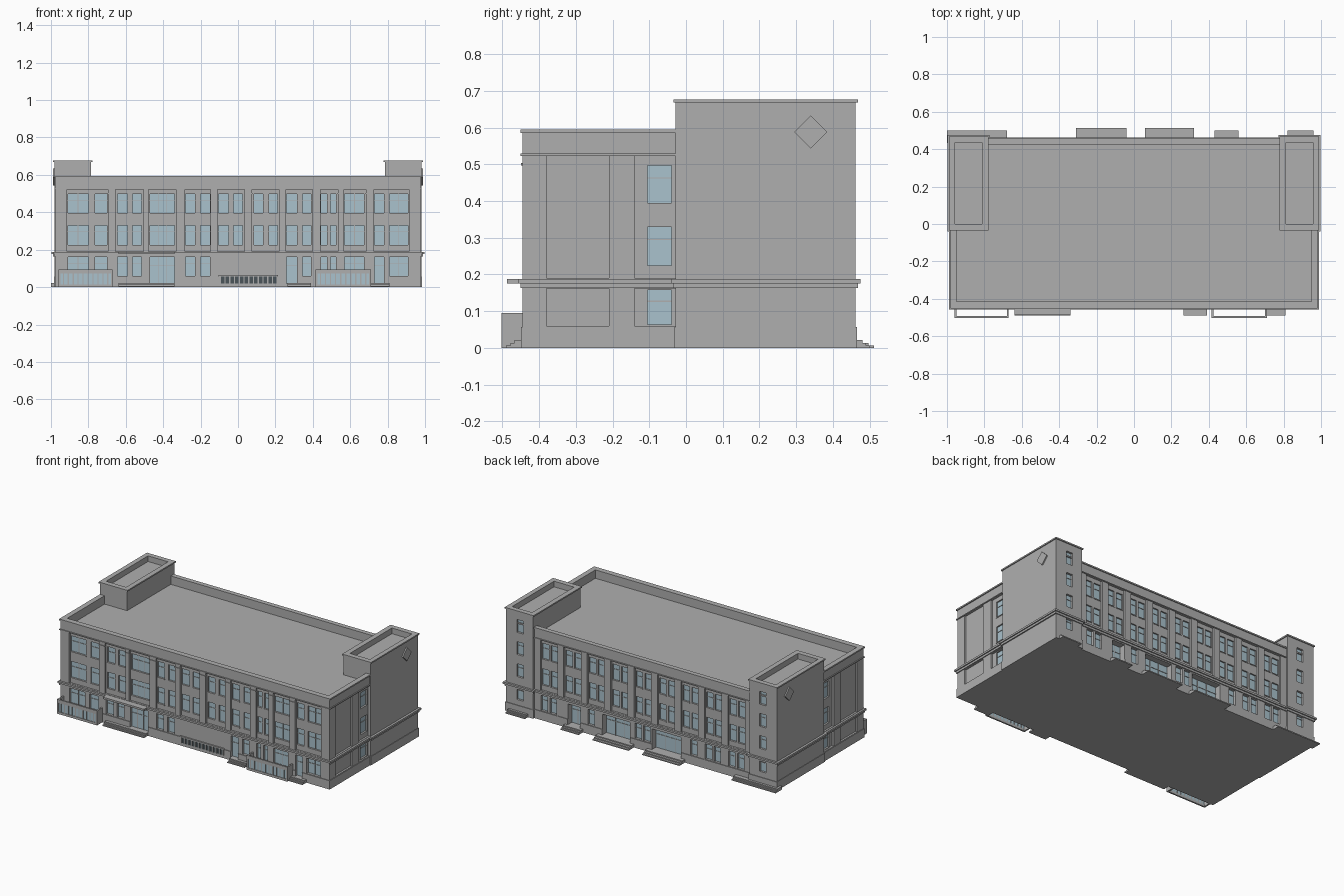
import bpy, bmesh, math
from mathutils import Matrix

cube = bpy.data.objects.get("Cube")
if cube:
    bpy.data.objects.remove(cube)


def material(name, rgb):
    m = bpy.data.materials.new(name)
    m.use_nodes = True
    m.diffuse_color = (*rgb, 1)
    m.node_tree.nodes["Principled BSDF"].inputs["Base Color"].default_value = (*rgb, 1)
    return m


WALL = material("wall_grey", (0.43, 0.43, 0.43))
GLASS = material("window_glass", (0.40, 0.54, 0.61))
DARK = material("vent_dark", (0.07, 0.09, 0.10))


def box(bm, x0, x1, y0, y1, z0, z1):
    mat = Matrix.Translation(((x0 + x1) / 2, (y0 + y1) / 2, (z0 + z1) / 2))
    mat = mat @ Matrix.Diagonal((abs(x1 - x0), abs(y1 - y0), abs(z1 - z0), 1))
    bmesh.ops.create_cube(bm, size=1, matrix=mat)


# Each facade: plane position, outward sign, axis it faces
FACES = {"front": (0.445, -1, "y"), "back": (0.45, 1, "y"), "tower": (0.462, 1, "y"),
         "left": (0.975, 1, "x"), "right": (0.975, -1, "x")}


def on_face(bm, face, u0, u1, z0, z1, d0, d1):
    """Box on a facade; d is depth measured into the wall."""
    p, s, axis = FACES[face]
    a, b = s * (p - d0), s * (p - d1)
    if axis == "y":
        box(bm, u0, u1, a, b, z0, z1)
    else:
        box(bm, a, b, u0, u1, z0, z1)


def finish(bm, name, mat):
    bmesh.ops.recalc_face_normals(bm, faces=bm.faces)
    me = bpy.data.meshes.new(name)
    bm.to_mesh(me)
    bm.free()
    me.materials.append(mat)
    ob = bpy.data.objects.new(name, me)
    bpy.context.collection.objects.link(ob)
    return ob


def carve(ob, cutters):
    for c in cutters:
        mod = ob.modifiers.new("cut", "BOOLEAN")
        mod.object, mod.operation, mod.solver = c, "DIFFERENCE", "EXACT"
    bpy.context.view_layer.update()
    dg = bpy.context.evaluated_depsgraph_get()
    me = bpy.data.meshes.new_from_object(ob.evaluated_get(dg))
    ob.modifiers.clear()
    ob.data = me


bays, holes = bmesh.new(), bmesh.new()
panes, bars, sills = bmesh.new(), bmesh.new(), bmesh.new()
ROWS = [(0.395, 0.497), (0.225, 0.33)]
GROUND = (0.06, 0.16)


def window(face, u0, u1, z0, z1, depth):
    on_face(holes, face, u0, u1, z0, z1, -0.05, depth)
    on_face(panes, face, u0, u1, z0, z1, depth - 0.004, depth + 0.002)
    # transom and mullion
    t = z1 - (z1 - z0) * 0.33
    on_face(bars, face, u0, u1, t - 0.0015, t + 0.0015, depth - 0.007, depth)
    if u1 - u0 > 0.08:
        n = 3 if u1 - u0 > 0.12 else 2
        for i in range(1, n):
            m = u0 + (u1 - u0) * i / n
            on_face(bars, face, m - 0.002, m + 0.002, z0, z1, depth - 0.007, depth)
    if z0 > 0.05:
        on_face(sills, face, u0 - 0.002, u1 + 0.002, z0 - 0.006, z0, depth - 0.016, depth)


# Front bays and windows
front_bays = [(-.91, -.70), (-.65, -.51), (-.475, -.335), (-.28, -.15), (-.105, .03),
              (.08, .215), (.26, .395), (.445, .53), (.57, .68), (.73, .91)]
front_cols = [(-.91, -.80), (-.765, -.70), (-.645, -.59), (-.565, -.515), (-.47, -.34),
              (-.28, -.23), (-.20, -.15), (-.105, -.05), (-.025, .025), (.085, .135),
              (.165, .21), (.26, .315), (.345, .39), (.445, .475), (.495, .525),
              (.57, .675), (.73, .78), (.81, .91)]
front_doors = (-.47, .26, .73)
for a, b in front_bays:
    on_face(bays, "front", a - .004, b + .004, .19, .525, -.05, .013)
for a, b in front_cols:
    for z0, z1 in ROWS:
        window("front", a, b, z0, z1, .026)
    if not -.11 < a < .2:
        window("front", a, b, .02 if a in front_doors else GROUND[0], GROUND[1], .02)

# Back bays, with wide recessed doors on the ground floor
back_doors = [(.45, .54), (.09, .29), (-.28, -.07)]
for i in range(9):
    c = (i - 4) * 0.17
    on_face(bays, "back", c - .062, c + .062, .19, .525, -.05, .013)
    for s in (-1, 1):
        a, b = sorted((c + s * .008, c + s * .056))
        for z0, z1 in ROWS:
            window("back", a, b, z0, z1, .026)
        if all(b < d0 - .01 or a > d1 + .01 for d0, d1 in back_doors):
            window("back", a, b, *GROUND, .02)
for a, b in back_doors:
    window("back", a, b, .02, .155, .045)

# Side panels and side windows
for face in ("left", "right"):
    for z0, z1 in ((.19, .525), (.06, .162)):
        on_face(bays, face, -.38, -.21, z0, z1, -.05, .013)
        on_face(bays, face, -.14, -.02, z0, z1, -.05, .013)
    for z0, z1 in ROWS + [(.064, .158)]:
        window(face, -.105, -.04, z0, z1, .026)

# Stair windows on the back of the towers
for s in (-1, 1):
    for z in (.135, .285, .43, .575):
        window("tower", s * .88 - .024, s * .88 + .024, z - .042, z + .042, .018)

# Roof hollows
roof, tower_roof = bmesh.new(), bmesh.new()
box(roof, -.948, .948, -.415, .425, .54, .8)
for s in (-1, 1):
    box(tower_roof, s * .812, s * .957, 0, .435, .64, .8)

bay_cut = finish(bays, "bay_cutter", WALL)
hole_cut = finish(holes, "window_cutter", WALL)
roof_cut = finish(roof, "roof_cutter", WALL)
tower_cut = finish(tower_roof, "tower_roof_cutter", WALL)

# Main block, its coping and plinth
bm = bmesh.new()
box(bm, -.975, .975, -.445, .45, 0, .592)
carve(finish(bm, "main_block", WALL), [bay_cut, roof_cut, hole_cut])
bm = bmesh.new()
box(bm, -.982, .982, -.451, .456, .586, .595)
carve(finish(bm, "parapet_coping", WALL), [roof_cut])
bm = bmesh.new()
box(bm, -.979, .979, -.449, .454, 0, .057)
carve(finish(bm, "plinth", WALL), [bay_cut, hole_cut])

# Towers with coping, plinth and diamond plaque
for s, side in ((1, "left"), (-1, "right")):
    bm = bmesh.new()
    box(bm, s * .785, s * .982, -.028, .462, 0, .672)
    carve(finish(bm, side + "_tower", WALL), [tower_cut, hole_cut])
    bm = bmesh.new()
    box(bm, s * .779, s * .988, -.034, .468, .668, .677)
    carve(finish(bm, side + "_tower_coping", WALL), [tower_cut])
    bm = bmesh.new()
    box(bm, s * .781, s * .985, -.031, .466, 0, .057)
    finish(bm, side + "_tower_plinth", WALL)
    bm = bmesh.new()
    bmesh.ops.create_cone(bm, cap_ends=True, segments=4, radius1=.045, radius2=.045, depth=.012,
                          matrix=Matrix.Translation((s * .984, .34, .588))
                          @ Matrix.Rotation(math.pi / 2, 4, "Y"))
    finish(bm, side + "_diamond_plaque", WALL)

for c in (bay_cut, hole_cut, roof_cut, tower_cut):
    bpy.data.objects.remove(c)

finish(panes, "window_panes", GLASS)
finish(bars, "window_bars", WALL)
finish(sills, "window_sills", WALL)

# String course above the ground floor, in two flaring layers
bm = bmesh.new()
for out, z0, z1 in ((.006, .163, .176), (.013, .176, .188)):
    box(bm, -.975 - out, .975 + out, -.445 - out, .45 + out, z0, z1)
    for s in (-1, 1):
        box(bm, s * (.785 - out), s * (.984 + out), -.028 - out, .462 + out, z0, z1)
finish(bm, "string_course", WALL)

# Upper cornice line on main block, small capitals on the front piers
bm = bmesh.new()
for face, a, b in (("front", -.981, .981), ("back", -.79, .79),
                   ("left", -.45, -.028), ("right", -.45, -.028)):
    on_face(bm, face, a, b, .523, .529, -.006, .01)
for (_, a), (b, _) in zip(front_bays, front_bays[1:]):
    on_face(bm, "front", a + .003, b - .003, .497, .503, -.004, .01)
finish(bm, "upper_cornice", WALL)

# Entrance canopy
bm = bmesh.new()
on_face(bm, "front", -.64, -.34, .176, .188, -.042, .01)
finish(bm, "entrance_canopy", WALL)

# Entrance steps: three treads each
bm = bmesh.new()
for face, a, b, reach in (("front", -.64, -.34, .045), ("front", .265, .39, .045),
                          ("front", .71, .81, .045), ("back", -.31, -.04, .062),
                          ("back", .06, .32, .062), ("back", .43, .56, .05),
                          ("tower", .82, .96, .038), ("tower", -1, -.68, .038)):
    for i in range(3):
        on_face(bm, face, a, b, i * .007, (i + 1) * .007, -reach * (1 - i * .25), .03)
finish(bm, "entrance_steps", WALL)

# Basement vent strip at the middle of the front
bm, slats = bmesh.new(), bmesh.new()
on_face(bm, "front", -.095, .21, .02, .058, -.006, .003)
for i in range(13):
    u = -.095 + i * .0254
    on_face(slats, "front", u - .003, u + .003, .02, .058, -.009, .002)
on_face(slats, "front", -.105, .215, .056, .064, -.009, .002)
finish(bm, "basement_vent", DARK)
finish(slats, "basement_vent_slats", WALL)

# Open light wells with barred glass fronts
walls, glass = bmesh.new(), bmesh.new()
for a, b in ((-.96, -.67), (.415, .71)):
    for u in (a, b - .01):
        on_face(walls, "front", u, u + .01, 0, .095, -.058, 0)
    on_face(walls, "front", a, b, 0, .015, -.058, -.048)
    on_face(walls, "front", a, b, .072, .095, -.058, -.048)
    on_face(glass, "front", a + .01, b - .01, .015, .072, -.054, -.051)
    for i in range(1, 11):
        u = a + (b - a) * i / 11
        on_face(walls, "front", u - .003, u + .003, .015, .072, -.057, -.05)
finish(walls, "light_well_walls", WALL)
finish(glass, "light_well_glass", GLASS)
